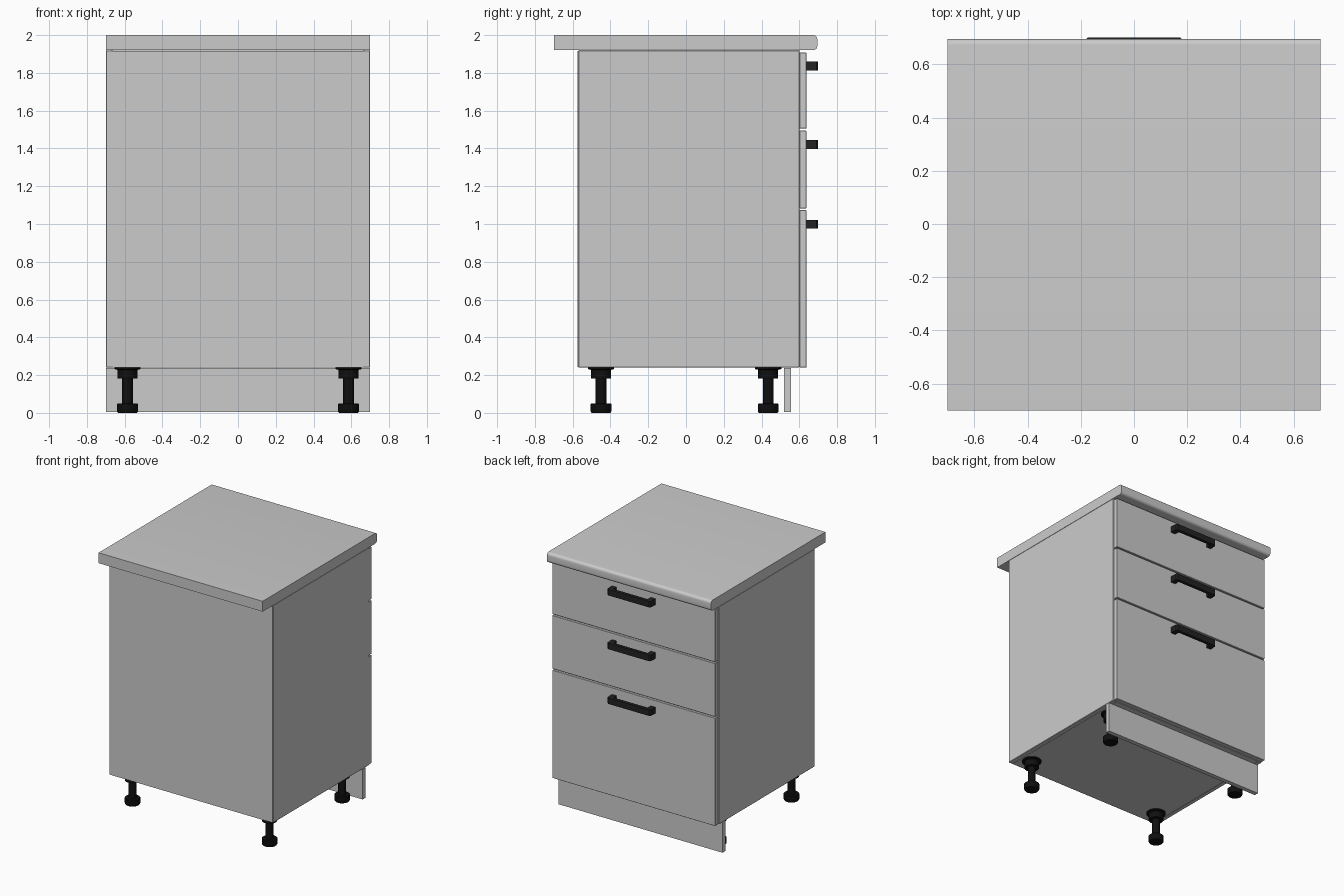
import bpy, bmesh, math

if "Cube" in bpy.data.objects:
    bpy.data.objects.remove(bpy.data.objects["Cube"])

def material(name, v):
    m = bpy.data.materials.new(name)
    m.diffuse_color = (v, v, v, 1)
    m.use_nodes = True
    m.node_tree.nodes["Principled BSDF"].inputs["Base Color"].default_value = m.diffuse_color
    return m

HANDLE = material("dark_handle", 0.016)
LEG = material("black_plastic", 0.005)

def finish(name, bm, mat=None, bevel=0, smooth=False):
    bmesh.ops.recalc_face_normals(bm, faces=bm.faces[:])
    me = bpy.data.meshes.new(name)
    bm.to_mesh(me)
    bm.free()
    ob = bpy.data.objects.new(name, me)
    bpy.context.collection.objects.link(ob)
    if mat:
        me.materials.append(mat)
    if bevel:
        b = ob.modifiers.new("bevel", 'BEVEL')
        b.width, b.segments = bevel, 1
    if smooth:
        bpy.ops.object.select_all(action='DESELECT')
        ob.select_set(True)
        bpy.context.view_layer.objects.active = ob
        bpy.ops.object.shade_smooth_by_angle(angle=math.radians(35))
    return ob

def box(name, x0, x1, y0, y1, z0, z1, bevel=0):
    bm = bmesh.new()
    bmesh.ops.create_cube(bm, size=1)
    for v in bm.verts:
        v.co = ((x0 + x1) / 2 + v.co.x * (x1 - x0),
                (y0 + y1) / 2 + v.co.y * (y1 - y0),
                (z0 + z1) / 2 + v.co.z * (z1 - z0))
    return finish(name, bm, bevel=bevel)

def prism(name, pts, offset, mat=None, smooth=False):
    bm = bmesh.new()
    face = bm.faces.new([bm.verts.new(p) for p in pts])
    ext = bmesh.ops.extrude_face_region(bm, geom=[face])
    verts = [g for g in ext['geom'] if isinstance(g, bmesh.types.BMVert)]
    bmesh.ops.translate(bm, verts=verts, vec=offset)
    return finish(name, bm, mat, smooth=smooth)

def lathe(name, profile, x, y, mat, n=24):
    bm = bmesh.new()
    rings = [[bm.verts.new((x + r * math.cos(2 * math.pi * i / n),
                            y + r * math.sin(2 * math.pi * i / n), z))
              for i in range(n)] for r, z in profile]
    for a, b in zip(rings, rings[1:]):
        for i in range(n):
            j = (i + 1) % n
            bm.faces.new((a[i], a[j], b[j], b[i]))
    bm.faces.new(rings[0])
    bm.faces.new(rings[-1])
    return finish(name, bm, mat, smooth=True)

# Carcass panels
for s, side in ((-1, "left"), (1, "right")):
    xs = sorted((s * 0.7, s * 0.665))
    box(f"{side}_side_panel", *xs, -0.57, 0.60, 0.24, 1.92, 0.003)
box("bottom_panel", -0.665, 0.665, -0.57, 0.598, 0.24, 0.275)
box("back_panel", -0.697, 0.697, -0.574, -0.566, 0.243, 1.917)
box("front_top_rail", -0.665, 0.665, 0.40, 0.598, 1.885, 1.92)
box("rear_top_rail", -0.665, 0.665, -0.56, -0.36, 1.885, 1.92)

# Worktop with rounded drawer-side edge
r, yf = 0.022, 0.695
profile = [(-0.7, -0.7, 1.92)]
for cz, a0 in ((1.92 + r, -90), (2.0 - r, 0)):
    for i in range(7):
        a = math.radians(a0 + i * 15)
        profile.append((-0.7, yf - r + r * math.cos(a), cz + r * math.sin(a)))
profile.append((-0.7, -0.7, 2.0))
prism("worktop", profile, (1.4, 0, 0), smooth=True)

# Drawer fronts and their bar handles
drawers = (("bottom", 0.24, 1.073, 0.975), ("middle", 1.083, 1.495, 1.397), ("top", 1.505, 1.908, 1.812))
half = [(0.185, 0.635), (0.185, 0.69), (0.175, 0.70)]
inner = [(0.147, 0.635), (0.147, 0.67), (0.142, 0.675)]
outline = ([(-x, y) for x, y in half] + half[::-1] + inner
           + [(-x, y) for x, y in inner[::-1]])
for name, z0, z1, hz in drawers:
    box(f"{name}_drawer_front", -0.695, 0.695, 0.602, 0.637, z0, z1, 0.002)
    prism(f"{name}_drawer_handle", [(x, y, hz) for x, y in outline],
          (0, 0, 0.047), HANDLE)

# Plinth board
box("plinth", -0.7, 0.7, 0.52, 0.555, 0.005, 0.238)

# Adjustable legs: foot, stem, collar, flange
leg = [(0.05, 0.004), (0.055, 0.008), (0.055, 0.046), (0.05, 0.05), (0.028, 0.05),
       (0.028, 0.182), (0.053, 0.182), (0.053, 0.228), (0.07, 0.232), (0.07, 0.24)]
for x, side in ((-0.585, "left"), (0.585, "right")):
    for y, end in ((-0.45, "rear"), (0.435, "drawer_side")):
        lathe(f"{side}_{end}_leg", [(rad, z - 0.004 if z < 0.006 else z) for rad, z in leg], x, y, LEG)
